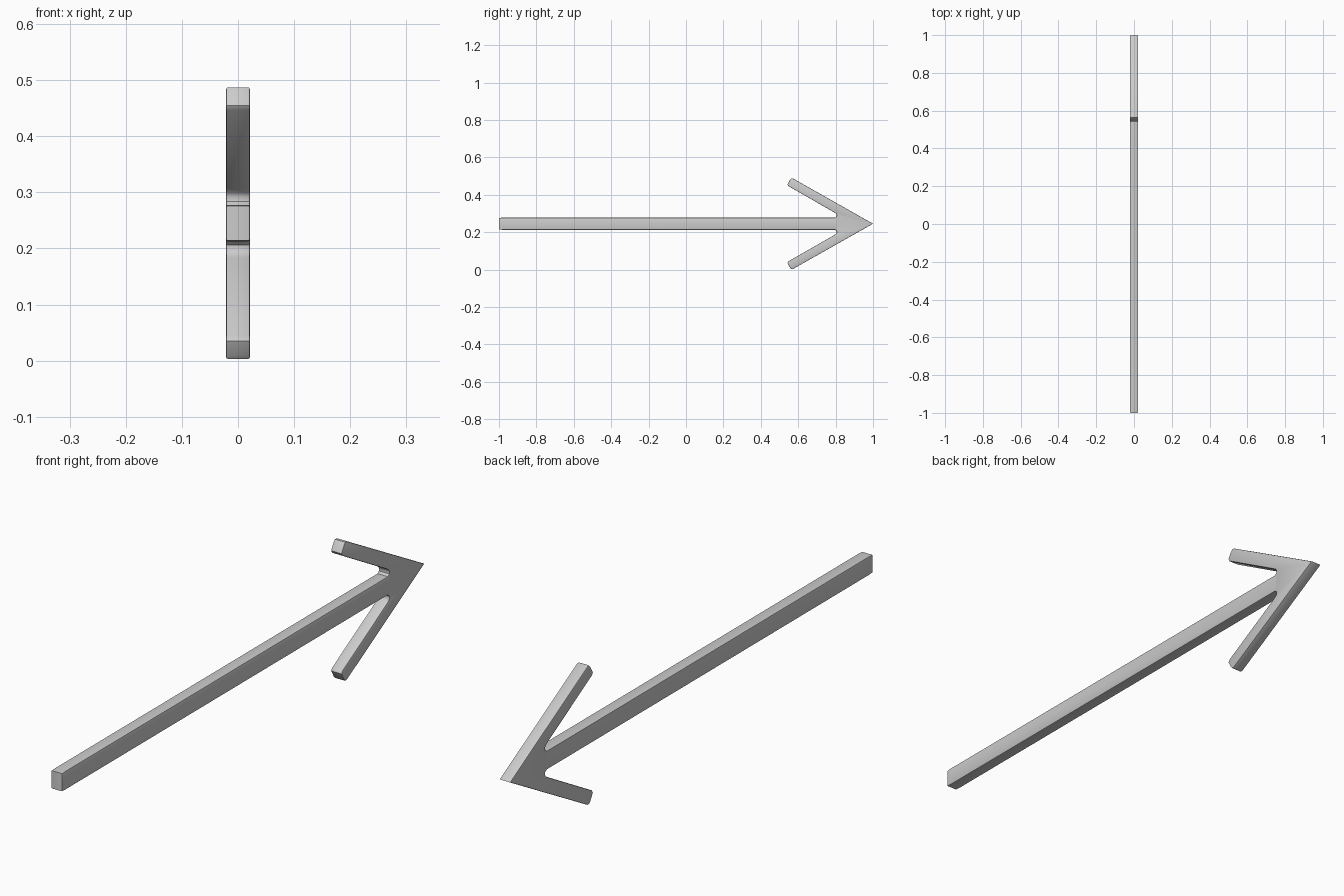
import bpy, bmesh, math

if "Cube" in bpy.data.objects:
    bpy.data.objects.remove(bpy.data.objects["Cube"])

THICK = 0.042   # width across x
MID_Z = 0.245   # height of the arrow axis

# Upper half of the outline as (y, height above axis), tail to tip
half = [(-1.0, 0.031), (-0.98, 0.0325), (0.797, 0.0325), (0.805, 0.039),
        (0.806, 0.047), (0.802, 0.054), (0.790, 0.062), (0.547, 0.201),
        (0.542, 0.210), (0.556, 0.235), (0.563, 0.242), (0.572, 0.242)]
outline = half + [(1.0, 0.0)] + [(y, -h) for y, h in reversed(half)]

# Extrude the outline across x
bm = bmesh.new()
verts = [bm.verts.new((-THICK / 2, y, MID_Z + h)) for y, h in outline]
face = bm.faces.new(verts)
ext = bmesh.ops.extrude_face_region(bm, geom=[face])
moved = [g for g in ext["geom"] if isinstance(g, bmesh.types.BMVert)]
bmesh.ops.translate(bm, verts=moved, vec=(THICK, 0, 0))
bmesh.ops.recalc_face_normals(bm, faces=bm.faces)

# Soften the rims of both flat sides
rim = [e for e in bm.edges if abs(e.verts[0].co.x - e.verts[1].co.x) < 1e-6]
bmesh.ops.bevel(bm, geom=rim, offset=0.003, segments=2, profile=0.5,
                affect='EDGES', clamp_overlap=False)

mesh = bpy.data.meshes.new("arrow")
bm.to_mesh(mesh)
bm.free()
arrow = bpy.data.objects.new("arrow", mesh)
bpy.context.collection.objects.link(arrow)

# Smooth rounded corners, keep real edges sharp
bpy.context.view_layer.objects.active = arrow
arrow.select_set(True)
bpy.ops.object.shade_smooth_by_angle(angle=math.radians(35))
